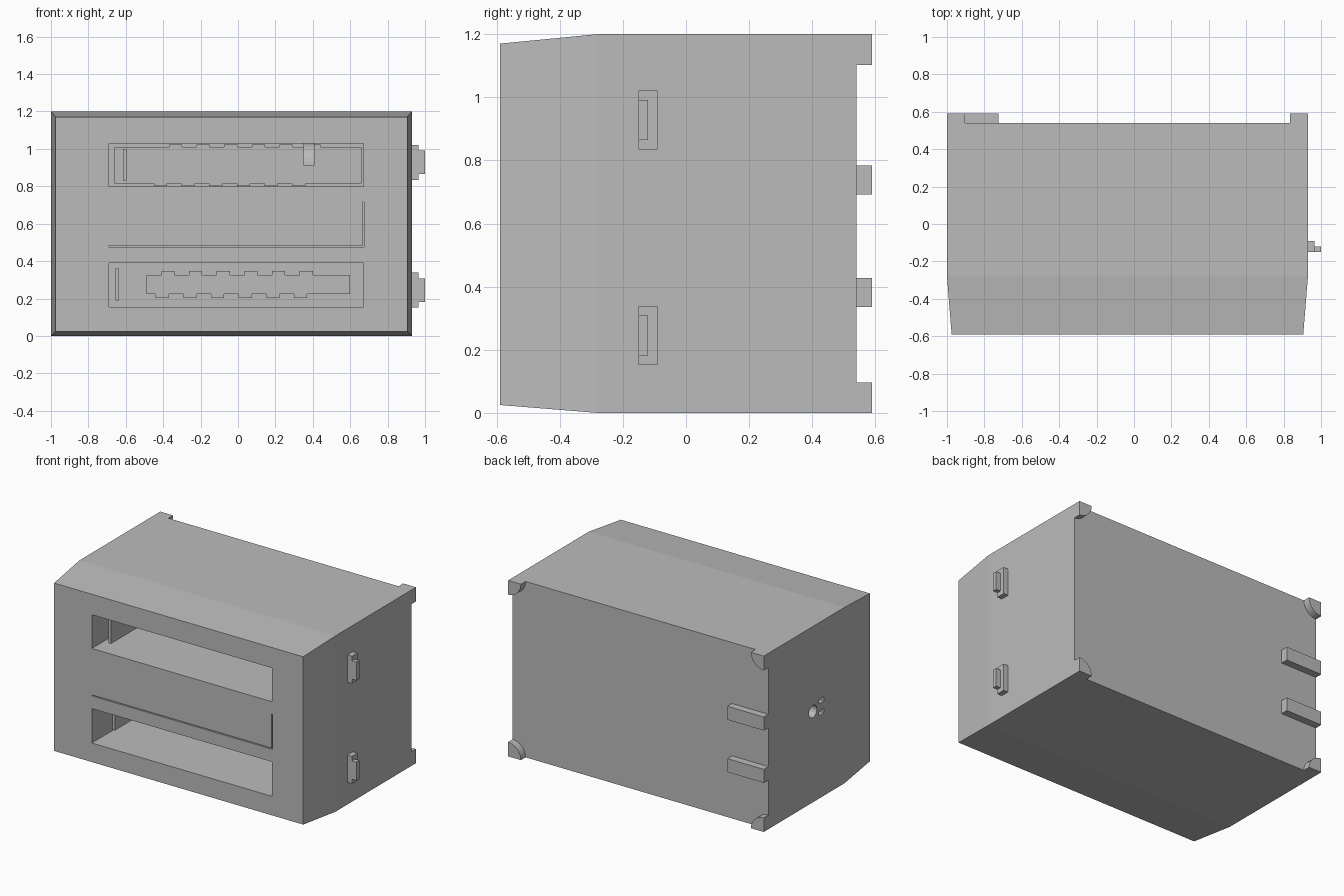
import bpy, bmesh, math

if "Cube" in bpy.data.objects:
    bpy.data.objects.remove(bpy.data.objects["Cube"])

GREY = (0.5, 0.5, 0.5, 1)
grey = bpy.data.materials.new("plain grey")
grey.use_nodes = True
grey.diffuse_color = GREY
grey.node_tree.nodes["Principled BSDF"].inputs["Base Color"].default_value = GREY


def finish(name, bm):
    bmesh.ops.recalc_face_normals(bm, faces=bm.faces)
    mesh = bpy.data.meshes.new(name)
    bm.to_mesh(mesh)
    bm.free()
    mesh.materials.append(grey)
    obj = bpy.data.objects.new(name, mesh)
    bpy.context.collection.objects.link(obj)
    return obj


def add_box(bm, x, y, z):
    verts = bmesh.ops.create_cube(bm, size=1)["verts"]
    for v in verts:
        v.co = [(lo + hi) / 2 + c * (hi - lo) for c, (lo, hi) in zip(v.co, (x, y, z))]


def box(name, x, y, z):
    bm = bmesh.new()
    add_box(bm, x, y, z)
    return finish(name, bm)


def prism(name, points, shift):
    """Extrude a closed outline along one vector."""
    bm = bmesh.new()
    face = bm.faces.new([bm.verts.new(p) for p in points])
    ext = bmesh.ops.extrude_face_region(bm, geom=[face])
    bmesh.ops.translate(bm, vec=shift, verts=[g for g in ext["geom"] if isinstance(g, bmesh.types.BMVert)])
    return finish(name, bm)


LEFT, RIGHT, TOP = 0.93, -1.0, 1.2
FRONT, BACK, REAR = -0.59, 0.54, 0.59
SLOT_X = (-0.69, 0.67)
SLOT_END = 0.46

# Housing: straight shell that tapers towards the front
bm = bmesh.new()
rings = []
for y, dx, low, high in ((FRONT, 0.025, 0.025, 1.17), (-0.28, 0, 0, TOP), (BACK, 0, 0, TOP)):
    corners = ((RIGHT + dx, low), (LEFT - dx, low), (LEFT - dx, high), (RIGHT + dx, high))
    rings.append([bm.verts.new((x, y, z)) for x, z in corners])
for a, b in zip(rings, rings[1:]):
    for i in range(4):
        j = (i + 1) % 4
        bm.faces.new((a[i], a[j], b[j], b[i]))
bm.faces.new(rings[0])
bm.faces.new(rings[-1])
housing = finish("housing", bm)

# Cutters: two deep slots, thin panel gaps and the side sockets
cutters = [
    box("upper_slot_cutter", SLOT_X, (-0.7, SLOT_END), (0.8, 1.03)),
    box("lower_slot_cutter", SLOT_X, (-0.7, SLOT_END), (0.155, 0.39)),
    box("panel_gap_cutter", SLOT_X, (-0.7, -0.55), (0.476, 0.483)),
    box("panel_side_gap_cutter", (0.666, 0.673), (-0.7, -0.55), (0.476, 0.715)),
]
ring = [2 * math.pi * i / 24 for i in range(24)]
cutters.append(prism("round_socket_cutter",
                     [(RIGHT - 0.1, 0.06 + 0.042 * math.cos(a), 0.62 + 0.042 * math.sin(a)) for a in ring],
                     (0.16, 0, 0)))
for z in (0.66, 0.58):
    cutters.append(box("small_socket_cutter", (RIGHT - 0.1, RIGHT + 0.05), (-0.06, -0.005), (z - 0.015, z + 0.015)))

bpy.context.view_layer.objects.active = housing
for cutter in cutters:
    cutter.hide_render = True
    mod = housing.modifiers.new("cut", "BOOLEAN")
    mod.operation = "DIFFERENCE"
    mod.solver = "EXACT"
    mod.object = cutter
    bpy.ops.object.modifier_apply(modifier=mod.name)
for cutter in cutters:
    bpy.data.objects.remove(cutter)


# Toothed connector blocks at the end of each slot
def connector(name, x, z, tooth, first_top, first_bottom):
    bm = bmesh.new()
    y = (SLOT_END - 0.04, SLOT_END)
    add_box(bm, x, y, z)
    for i in range(6):
        for start, low, high in ((first_top, z[1], z[1] + tooth), (first_bottom, z[0] - tooth, z[0])):
            left = start + i * 0.148
            add_box(bm, (left, left + 0.07), y, (low, high))
    finish(name, bm)


connector("upper_connector", (-0.66, 0.66), (0.815, 1.01), 0.014, -0.37, -0.45)
connector("lower_connector", (-0.49, 0.6), (0.225, 0.325), 0.022, -0.41, -0.44)

# Upright guide plates inside the slots
box("upper_guide", (-0.615, -0.595), (-0.52, SLOT_END), (0.83, 1.0))
box("lower_guide", (-0.655, -0.635), (-0.42, SLOT_END), (0.19, 0.36))

# Curved catch hanging from the upper slot ceiling
arc = [math.pi / 2 * i / 8 for i in range(9)]
catch = [(0.35, 0.15 + 0.12 * math.sin(a), 0.91 + 0.12 * math.cos(a)) for a in arc]
catch = [(x, 0.42 - y, z) for x, y, z in catch] + [(0.35, 0.3, 0.91), (0.35, 0.3, 1.03)]
prism("slot_catch", catch, (0.06, 0, 0))

# Stepped hooks on the left side
for name, z in (("upper", 0.928), ("lower", 0.245)):
    box(name + "_hook_base", (LEFT, 0.965), (-0.15, -0.09), (z - 0.093, z + 0.093))
    box(name + "_hook_tip", (0.965, 1.0), (-0.15, -0.12), (z - 0.063, z + 0.063))

# Quarter-round feet at the rear corners
for side, x, sx in (("left", LEFT, -1), ("right", RIGHT, 1)):
    for level, z, sz in (("lower", 0, 1), ("upper", TOP, -1)):
        pts = [(x + sx * 0.097 * math.cos(a), BACK, z + sz * 0.097 * math.sin(a)) for a in arc]
        prism(f"{level}_{side}_foot", [(x, BACK, z)] + pts, (0, REAR - BACK, 0))

# Rear spacer bars
for name, z in (("lower", 0.335), ("upper", 0.692)):
    box(name + "_rear_bar", (RIGHT, -0.725), (BACK, REAR), (z, z + 0.092))
